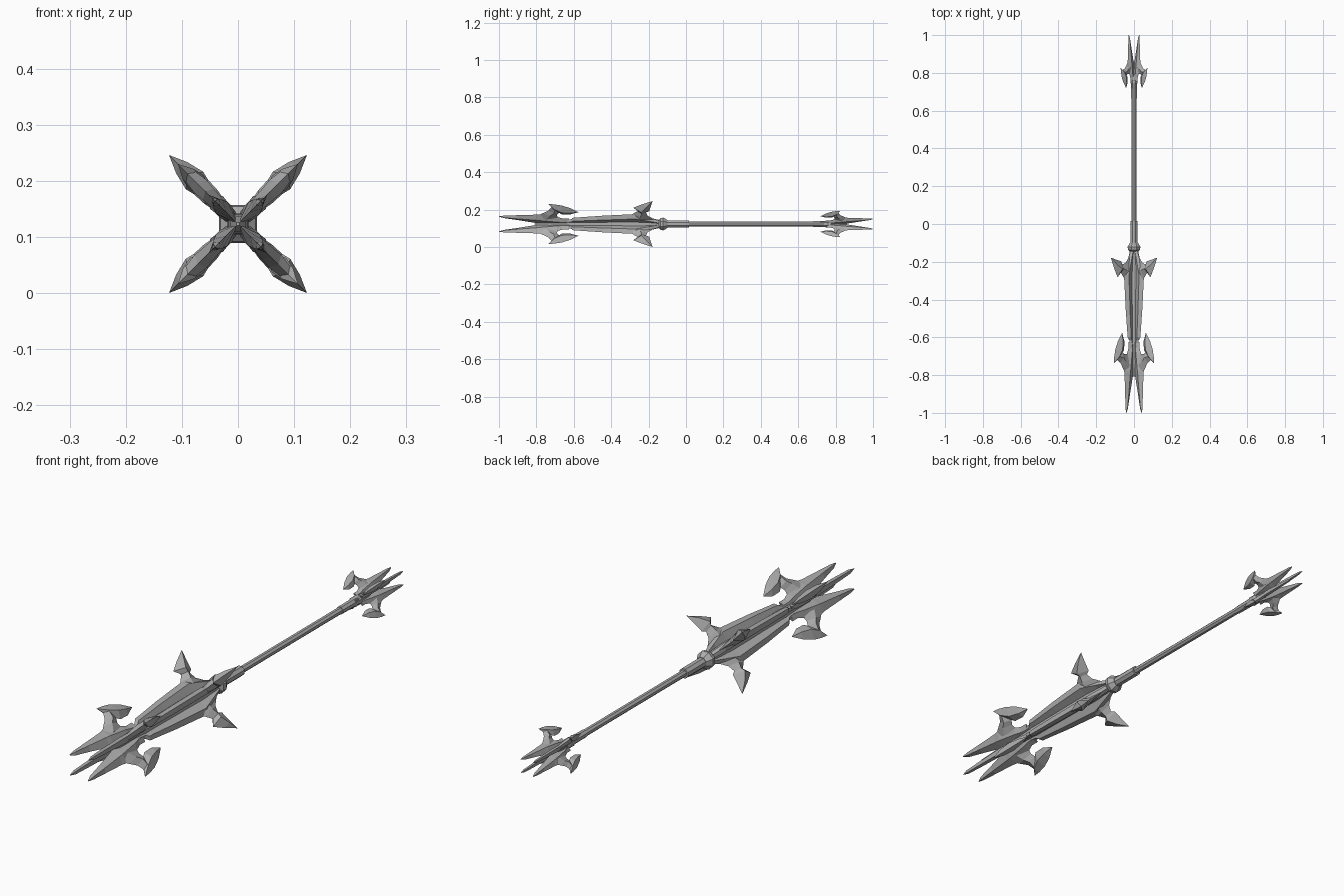
import bpy, bmesh, math
from mathutils import Matrix, Vector

if "Cube" in bpy.data.objects:
    bpy.data.objects.remove(bpy.data.objects["Cube"])

AXIS_Z = 0.123
ROOT2 = math.sqrt(2)

steel = bpy.data.materials.new("grey steel")
steel.diffuse_color = (0.42, 0.42, 0.42, 1)
steel.use_nodes = True
steel.node_tree.nodes["Principled BSDF"].inputs["Base Color"].default_value = steel.diffuse_color


def finish(name, bm):
    bmesh.ops.remove_doubles(bm, verts=bm.verts, dist=0.0002)
    bmesh.ops.recalc_face_normals(bm, faces=bm.faces)
    me = bpy.data.meshes.new(name)
    bm.to_mesh(me)
    bm.free()
    me.materials.append(steel)
    ob = bpy.data.objects.new(name, me)
    ob.location.z = AXIS_Z
    bpy.context.collection.objects.link(ob)
    return ob


def loft(bm, rings):
    """Skin equal-sized rings of points and cap both ends."""
    loops = [[bm.verts.new(p) for p in ring] for ring in rings]
    n = len(loops[0])
    for a, b in zip(loops, loops[1:]):
        for i in range(n):
            j = (i + 1) % n
            bm.faces.new((a[i], a[j], b[j], b[i]))
    bm.faces.new(loops[0])
    bm.faces.new(loops[-1])


def fins(name, sections, ridge=0.5, place=lambda y: y, scale=1.0):
    """Four diagonal fins with a diamond section.
    Section: (edge A y, offset, edge B y, offset, half thickness);
    offsets are as seen from the top, so the radius is offset * root 2."""
    bm = bmesh.new()
    for k in range(4):
        rot = Matrix.Rotation(math.radians(45 + 90 * k), 3, 'Y')
        rings = []
        for ay, ad, by, bd, t in sections:
            a = Vector((ad * ROOT2 * scale, place(ay), 0))
            b = Vector((bd * ROOT2 * scale, place(by), 0))
            m = a.lerp(b, ridge)
            off = Vector((0, 0, t * scale))
            rings.append([rot @ p for p in (a, m + off, b, m - off)])
        loft(bm, rings)
    return finish(name, bm)


def turned(name, profile, sides, turn=0.0):
    """Faceted solid around the long axis from (y, radius) points."""
    bm = bmesh.new()
    angles = [turn + 2 * math.pi * i / sides for i in range(sides)]
    loft(bm, [[(r * math.cos(a), y, r * math.sin(a)) for a in angles]
              for y, r in profile])
    return finish(name, bm)


# Flanged body of the mace
fins("flange_body", [
    (-.135, 0, -.135, .016, .012), (-.20, 0, -.20, .034, .014),
    (-.27, 0, -.27, .053, .016), (-.45, 0, -.45, .044, .015),
    (-.58, 0, -.58, .035, .013), (-.605, 0, -.60, .034, .011),
    (-.62, 0, -.615, .024, .010), (-.66, 0, -.66, .020, .010)], ridge=0.72)

# Barbed spikes at the rear of the flanges
fins("flange_spikes", [
    (-.33, .036, -.165, .022, .012), (-.285, .054, -.205, .044, .017),
    (-.257, .070, -.215, .062, .018), (-.282, .087, -.197, .068, .022),
    (-.235, .105, -.188, .096, .014), (-.178, .123, -.178, .123, 0)])

# Forked heads: a large one in front, the same one smaller at the rear
heads = [("front", lambda y: y, 1.0), ("rear", lambda y: 1 - .66 * (1 + y), .66)]
for end, place, s in heads:
    fins(end + "_head_tines", [
        (-.64, 0, -.625, .030, .008), (-.66, 0, -.66, .030, .012),
        (-.69, 0, -.69, .038, .015), (-.78, 0, -.78, .052, .015),
        (-.80, .005, -.80, .050, .014), (-.90, .021, -.90, .047, .011),
        (-.975, .032, -.97, .045, .008), (-1.0, .040, -1.0, .042, 0)],
        0.55, place, s)
    fins(end + "_hook_necks", [
        (-.81, .036, -.685, .030, .012), (-.765, .058, -.69, .048, .014),
        (-.735, .072, -.68, .060, .016), (-.72, .090, -.68, .085, .012)],
        0.5, place, s)
    fins(end + "_hook_blades", [
        (-.737, .107, -.737, .107, 0), (-.705, .074, -.705, .105, .014),
        (-.665, .052, -.665, .099, .018), (-.62, .051, -.62, .085, .012),
        (-.575, .063, -.575, .063, 0)], 0.45, place, s)

# Square core that runs between the flanges
quarter = math.pi / 4
turned("flange_core", [(-.12, .024), (-.25, .027), (-.60, .024),
                       (-.76, .020), (-.81, .004)], 4, quarter)
turned("rear_core", [(.72, .019), (.80, .017), (.86, .003)], 4, quarter)

# Collar, grip sleeve, shaft and rear sleeve
eighth = math.pi / 8
turned("collar", [(-.148, .020), (-.137, .034), (-.122, .037),
                  (-.110, .030), (-.098, .022)], 8, eighth)
turned("grip_sleeve", [(-.11, .020), (.015, .020)], 8, eighth)
turned("shaft", [(0, .0135), (.74, .0135)], 8, eighth)
turned("rear_sleeve", [(.64, .0155), (.735, .0165), (.75, .020), (.765, .015)],
       8, eighth)
